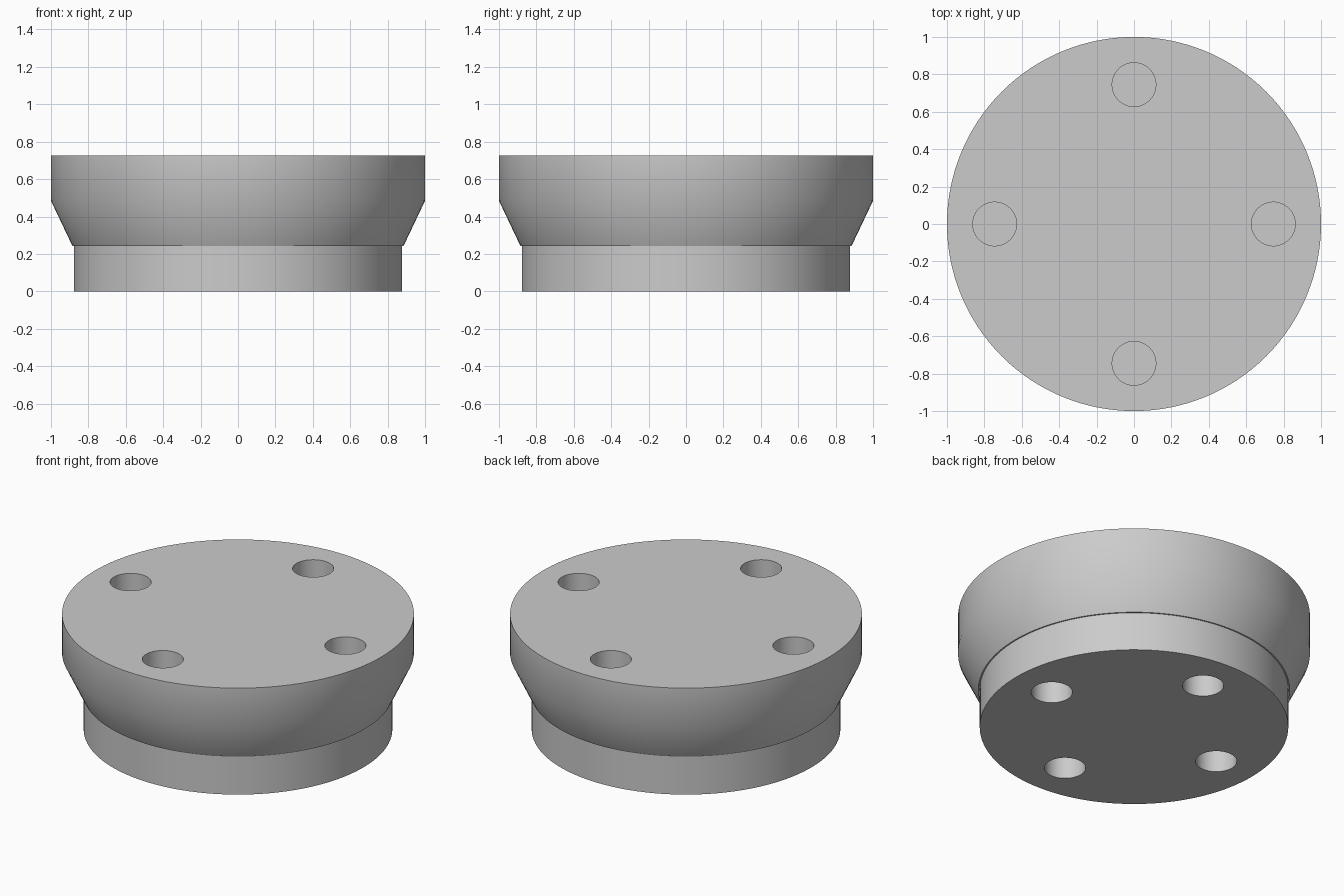
import bpy, bmesh, math

cube = bpy.data.objects.get("Cube")
if cube:
    bpy.data.objects.remove(cube, do_unlink=True)

SEGMENTS = 128
HOLE_RADIUS = 0.117

grey = bpy.data.materials.new("plain grey")
grey.use_nodes = True
grey.diffuse_color = (0.6, 0.6, 0.6, 1)
grey.node_tree.nodes["Principled BSDF"].inputs["Base Color"].default_value = (0.6, 0.6, 0.6, 1)


def turned(name, profile):
    """Closed round solid from (radius, height) points, bottom to top."""
    bm = bmesh.new()
    rings = []
    for r, z in profile:
        angles = [math.tau * i / SEGMENTS for i in range(SEGMENTS)]
        rings.append([bm.verts.new((r * math.cos(a), r * math.sin(a), z)) for a in angles])
    for low, high in zip(rings, rings[1:]):
        for i in range(SEGMENTS):
            j = (i + 1) % SEGMENTS
            bm.faces.new((low[i], low[j], high[j], high[i]))
    bm.faces.new(rings[0][::-1])
    bm.faces.new(rings[-1])
    mesh = bpy.data.meshes.new(name)
    bm.to_mesh(mesh)
    bm.free()
    mesh.materials.append(grey)
    obj = bpy.data.objects.new(name, mesh)
    bpy.context.collection.objects.link(obj)
    return obj


def drill(obj, ring_radius, bottom, top):
    """Cut four round sockets on the x and y axes."""
    bm = bmesh.new()
    for k in range(4):
        a = k * math.pi / 2
        made = bmesh.ops.create_cone(bm, cap_ends=True, segments=48, radius1=HOLE_RADIUS,
                                     radius2=HOLE_RADIUS, depth=top - bottom)
        bmesh.ops.translate(bm, verts=made["verts"], vec=(
            ring_radius * math.cos(a), ring_radius * math.sin(a), (top + bottom) / 2))
    mesh = bpy.data.meshes.new(obj.name + "_cutter")
    bm.to_mesh(mesh)
    bm.free()
    mesh.materials.append(grey)
    cutter = bpy.data.objects.new(obj.name + "_cutter", mesh)
    bpy.context.collection.objects.link(cutter)
    cutter.hide_render = True
    mod = obj.modifiers.new("sockets", "BOOLEAN")
    mod.operation = "DIFFERENCE"
    mod.solver = "EXACT"
    mod.object = cutter
    bpy.ops.object.select_all(action="DESELECT")
    obj.select_set(True)
    bpy.context.view_layer.objects.active = obj
    bpy.ops.object.modifier_apply(modifier=mod.name)
    bpy.data.objects.remove(cutter, do_unlink=True)
    bpy.ops.object.shade_smooth_by_angle(angle=math.radians(30))


# Flared upper body with sockets in the top face
upper = turned("upper_body", [(0.885, 0.242), (1.0, 0.484), (1.0, 0.725)])
drill(upper, 0.745, 0.484, 0.9)

# Narrower base plug with sockets in the underside
base = turned("base_plug", [(0.877, 0.0), (0.877, 0.242)])
drill(base, 0.61, -0.1, 0.2)
